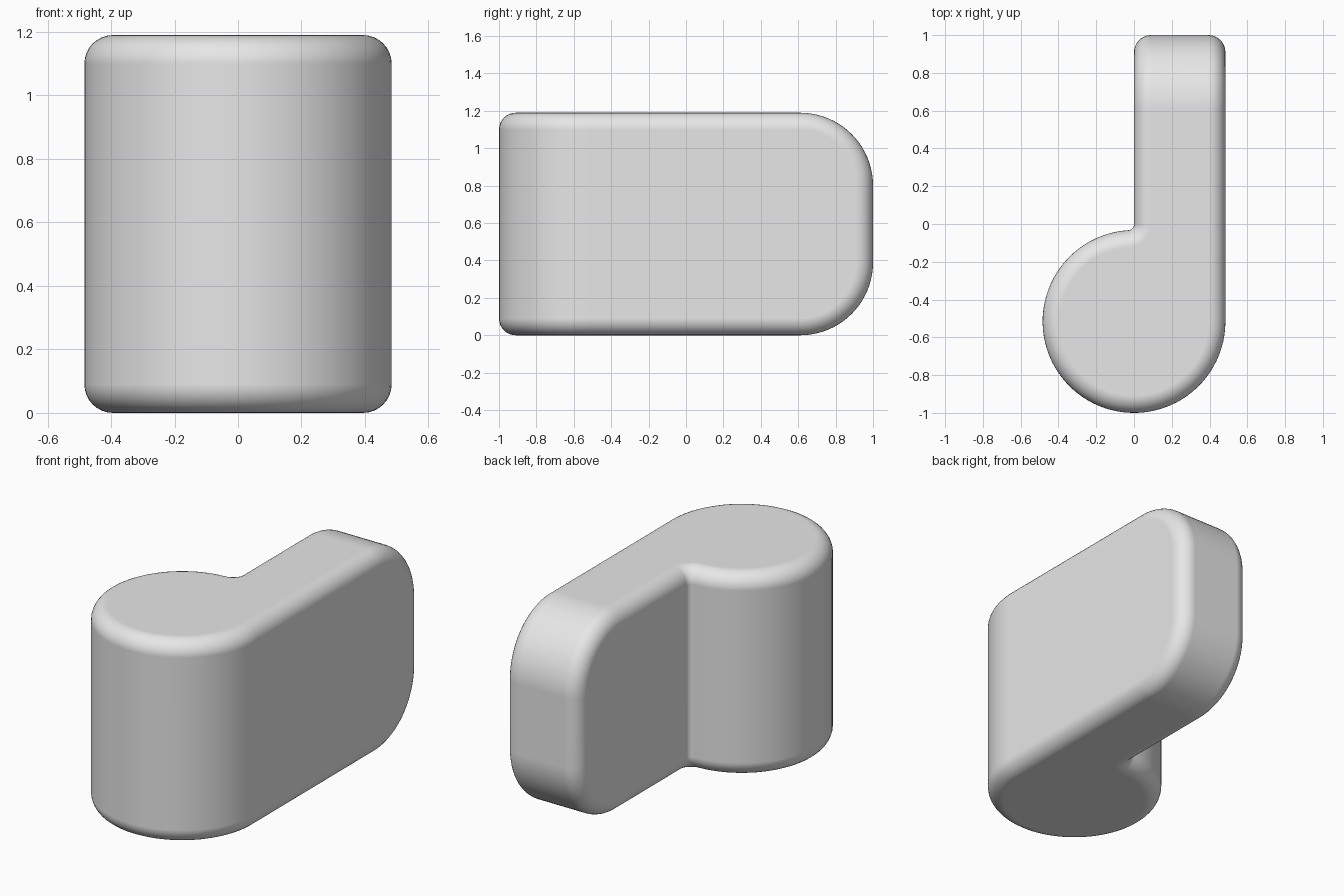
import bpy, bmesh
from math import cos, sin, pi, sqrt, asin

cube = bpy.data.objects.get("Cube")
if cube:
    bpy.data.objects.remove(cube, do_unlink=True)

RADIUS, HEIGHT = 0.484, 1.19
CENTRE_Y = RADIUS - 1
FILLET, ROUND, END_ROUND = 0.03, 0.09, 0.39


def arc(cx, cy, r, start, end, steps):
    angles = [start + (end - start) * i / steps for i in range(steps + 1)]
    return [(cx + r * cos(a), cy + r * sin(a)) for a in angles]


# Plan outline: straight arm, small inner fillet, round head
reach = RADIUS + FILLET
tilt = asin(FILLET / reach)
fillet_y = CENTRE_Y + sqrt(reach ** 2 - FILLET ** 2)
outline = [(RADIUS, 1), (0, 1)]
outline += arc(-FILLET, fillet_y, FILLET, 0, tilt - pi / 2, 6)
outline += arc(0, CENTRE_Y, RADIUS, pi / 2 + tilt, 2 * pi, 64)[1:]

# Extrude the outline to full height
bm = bmesh.new()
base = bm.faces.new([bm.verts.new((x, y, 0)) for x, y in outline])
top = bmesh.ops.extrude_face_region(bm, geom=[base], use_keep_orig=True)
for v in top["geom"]:
    if isinstance(v, bmesh.types.BMVert):
        v.co.z = HEIGHT
bmesh.ops.recalc_face_normals(bm, faces=bm.faces[:])

# Large rounding across the arm end, top and bottom
ends = [e for e in bm.edges
        if all(v.co.y > 0.99 for v in e.verts)
        and abs(e.verts[0].co.z - e.verts[1].co.z) < 0.01]
bmesh.ops.bevel(bm, geom=ends, offset=END_ROUND, segments=20,
                profile=0.5, affect='EDGES', clamp_overlap=False)

# Soft rounding of every remaining hard edge
bm.normal_update()
hard = [e for e in bm.edges if e.is_manifold and e.calc_face_angle() > 0.7]
bmesh.ops.bevel(bm, geom=hard, offset=ROUND, segments=8,
                profile=0.5, affect='EDGES', clamp_overlap=False)
bmesh.ops.recalc_face_normals(bm, faces=bm.faces[:])
for f in bm.faces:
    f.smooth = True

mesh = bpy.data.meshes.new("rounded_lever")
bm.to_mesh(mesh)
bm.free()
lever = bpy.data.objects.new("rounded_lever", mesh)
bpy.context.collection.objects.link(lever)

# Keep the broad faces flat beside the rounded edges
normals = lever.modifiers.new("flat_faces", 'WEIGHTED_NORMAL')
normals.weight = 100

grey = bpy.data.materials.new("light_grey")
grey.use_nodes = True
grey.diffuse_color = (0.8, 0.8, 0.8, 1)
grey.node_tree.nodes["Principled BSDF"].inputs["Base Color"].default_value = (0.8, 0.8, 0.8, 1)
mesh.materials.append(grey)
